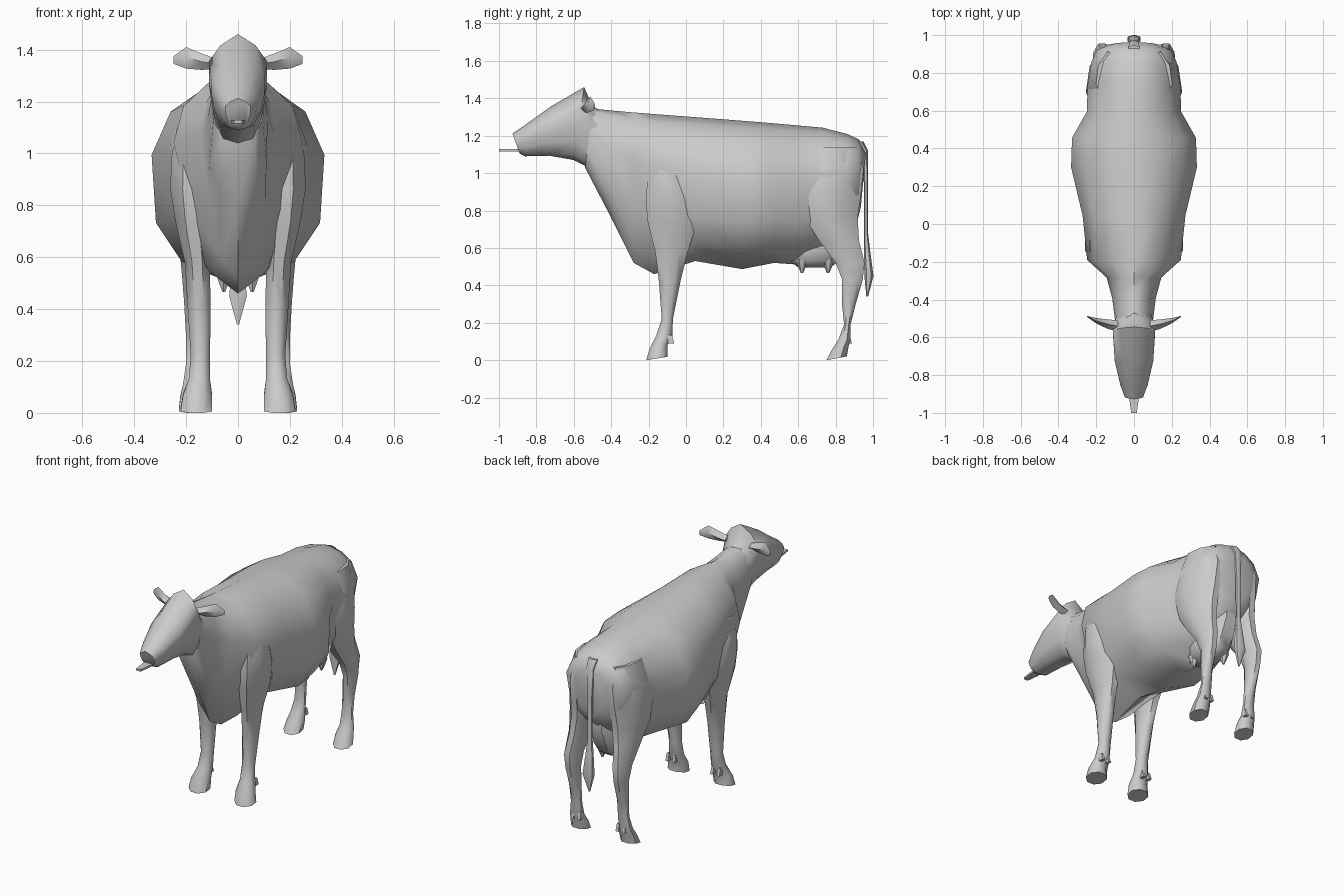
import bpy, bmesh, math
from mathutils import Vector


def loft(name, rings, angle=50):
    """Skin a list of equal-length point rings and cap both ends."""
    bm = bmesh.new()
    vs = [[bm.verts.new(p) for p in r] for r in rings]
    n = len(vs[0])
    for a, b in zip(vs, vs[1:]):
        for i in range(n):
            j = (i + 1) % n
            bm.faces.new((a[i], a[j], b[j], b[i]))
    bm.faces.new(vs[0])
    bm.faces.new(vs[-1])
    bmesh.ops.recalc_face_normals(bm, faces=bm.faces)
    me = bpy.data.meshes.new(name)
    bm.to_mesh(me)
    bm.free()
    me.shade_smooth()
    me.set_sharp_from_angle(angle=math.radians(angle))
    ob = bpy.data.objects.new(name, me)
    bpy.context.collection.objects.link(ob)
    return ob


def section(profile, yt, zt, yb, zb, w):
    """Symmetric ring: half profile (width, height fractions) between a top and a bottom point."""
    def pt(fx, fz, s):
        return Vector((s * fx * w, yb + (yt - yb) * fz, zb + (zt - zb) * fz))
    right = [pt(fx, fz, 1) for fx, fz in profile]
    left = [pt(fx, fz, -1) for fx, fz in reversed(profile[1:-1])]
    return right + left


def oval(z, y0, y1, x0, x1, side=1, n=8, tilt=0.0, taper=0.0):
    """Horizontal n-gon filling the given box; tilt raises and taper narrows the rear edge."""
    k = 1 / math.cos(math.pi / n)
    ring = []
    for i in range(n):
        a = 2 * math.pi * (i + 0.5) / n
        c, s = math.cos(a) * k, math.sin(a) * k
        x = (x0 + x1) / 2 + c * (x1 - x0) / 2 - taper * (s + 1) / 2 * (c > 0)
        ring.append(Vector((side * x, (y0 + y1) / 2 + s * (y1 - y0) / 2,
                            z + tilt * (s + 1) / 2)))
    return ring


# Trunk with neck: profile, top y/z, bottom y/z, half width
barrel = [(0, 1), (.42, .955), (.78, .85), (1, .64), (.95, .31), (.65, .12), (0, 0)]
chest = [(0, 1), (.45, .95), (.85, .84), (1, .68), (.74, .36), (.45, .1), (0, 0)]
flank = [(0, 1), (.42, .955), (.78, .85), (1, .64), (.88, .31), (.6, .12), (0, 0)]
trunk = [
    (barrel, -.50, 1.345, -.54, 1.03, .10),
    (barrel, -.38, 1.333, -.42, .80, .115),
    (chest, -.285, 1.325, -.28, .52, .145),
    (chest, -.20, 1.318, -.17, .46, .248),
    (flank, .04, 1.30, .05, .53, .272),
    (barrel, .30, 1.28, .30, .487, .333),
    (barrel, .45, 1.268, .47, .52, .328),
    (flank, .585, 1.256, .61, .51, .25),
    (flank, .73, 1.243, .75, .56, .245),
    (flank, .86, 1.21, .86, .68, .225),
    (flank, .925, 1.18, .92, .76, .195),
    (flank, .962, 1.11, .935, .82, .12),
]
loft("trunk", [section(*r) for r in trunk])

# Head
skull = [(0, 1), (.6, .89), (1, .73), (1, .5), (.88, .26), (.58, .06), (0, 0)]
head = [
    (-.46, 1.335, -.51, 1.03, .09),
    (-.50, 1.36, -.54, 1.04, .10),
    (-.545, 1.46, -.60, 1.07, .112),
    (-.72, 1.358, -.73, 1.093, .102),
    (-.85, 1.265, -.86, 1.09, .072),
    (-.928, 1.212, -.89, 1.105, .048),
]
loft("head", [section(skull, *r) for r in head])

# Tongue sticking out of the mouth
loft("tongue", [[(-w, y, 1.116), (w, y, 1.116), (w, y, 1.128), (-w, y, 1.128)]
                for y, w in ((-.84, .03), (-.93, .024), (-1.0, .015))])

# Leg rings: z, front y, back y, inner x, outer x, tilt, rear taper
front_leg = [
    (1.10, -.19, -.04, .10, .235, 0, 0),
    (.98, -.205, .01, .10, .258, 0, 0),
    (.86, -.215, .045, .10, .26, 0, 0),
    (.74, -.205, .06, .11, .242, 0, 0),
    (.58, -.165, .01, .11, .205, 0, 0),
    (.42, -.145, -.03, .105, .195, 0, 0),
    (.22, -.13, -.07, .108, .182, 0, 0),
    (.13, -.16, -.073, .108, .19, 0, 0),
    (.06, -.195, -.10, .10, .212, .02, 0),
    (0, -.212, -.10, .10, .222, .018, 0),
]
hind_leg = [
    (1.14, .67, .91, .08, .21, 0, .03),
    (1.02, .63, .95, .06, .255, 0, .05),
    (.88, .60, .935, .05, .27, 0, .05),
    (.76, .635, .918, .065, .26, 0, .04),
    (.64, .71, .925, .10, .232, 0, .02),
    (.52, .80, .955, .125, .215, 0, 0),
    (.43, .835, .945, .13, .208, 0, 0),
    (.29, .835, .905, .135, .20, 0, 0),
    (.19, .845, .88, .13, .20, 0, 0),
    (.11, .815, .88, .13, .212, 0, 0),
    (.055, .78, .87, .12, .222, .02, 0),
    (0, .75, .86, .12, .228, .02, 0),
]
for side, tag in ((-1, "left"), (1, "right")):
    for name, rings, claw_y, claw_z in (("front_leg", front_leg, -.075, .10),
                                        ("hind_leg", hind_leg, .875, .10)):
        loft(f"{name}_{tag}", [oval(*r[:5], side, tilt=r[5], taper=r[6]) for r in rings])
        # Dewclaws behind the pastern
        for x in (.135, .18):
            loft(f"{name}_dewclaw_{tag}",
                 [oval(claw_z + .035, claw_y - .025, claw_y, x - .008, x + .008, side, 4),
                  oval(claw_z - .01, claw_y - .02, claw_y + .012, x - .01, x + .01, side, 4)])

    # Ears: x, y, half thickness, bottom z, top z
    ear = [(.085, -.54, .03, 1.325, 1.365), (.14, -.53, .025, 1.322, 1.385),
           (.20, -.512, .014, 1.327, 1.41), (.248, -.49, .003, 1.345, 1.375)]
    loft(f"ear_{tag}", [[(side * x, y - t, (a + b) / 2), (side * x, y, a),
                         (side * x, y + t, (a + b) / 2), (side * x, y, b)]
                        for x, y, t, a, b in ear])

    # Teats
    for y in (.62, .76):
        loft(f"teat_{tag}", [oval(z, y - r, y + r, .055 - r, .055 + r, side, 6)
                             for z, r in ((.54, .03), (.50, .018), (.465, .005))])

# Udder between the hind legs
loft("udder", [oval(z, y0, y1, -w, w) for z, y0, y1, w in (
    (.80, .62, .89, .06), (.70, .57, .90, .09), (.60, .54, .865, .105),
    (.53, .56, .82, .09), (.495, .60, .77, .05))])

# Tail with its tuft: z, y, half width, half depth
tail = [(1.17, .925, .03, .02), (1.12, .957, .024, .014), (.95, .962, .015, .01),
        (.68, .962, .013, .01), (.58, .968, .022, .015), (.45, .978, .034, .021),
        (.34, .969, .004, .004)]
loft("tail", [oval(z, y - d, y + d, -w, w, n=6) for z, y, w, d in tail])
